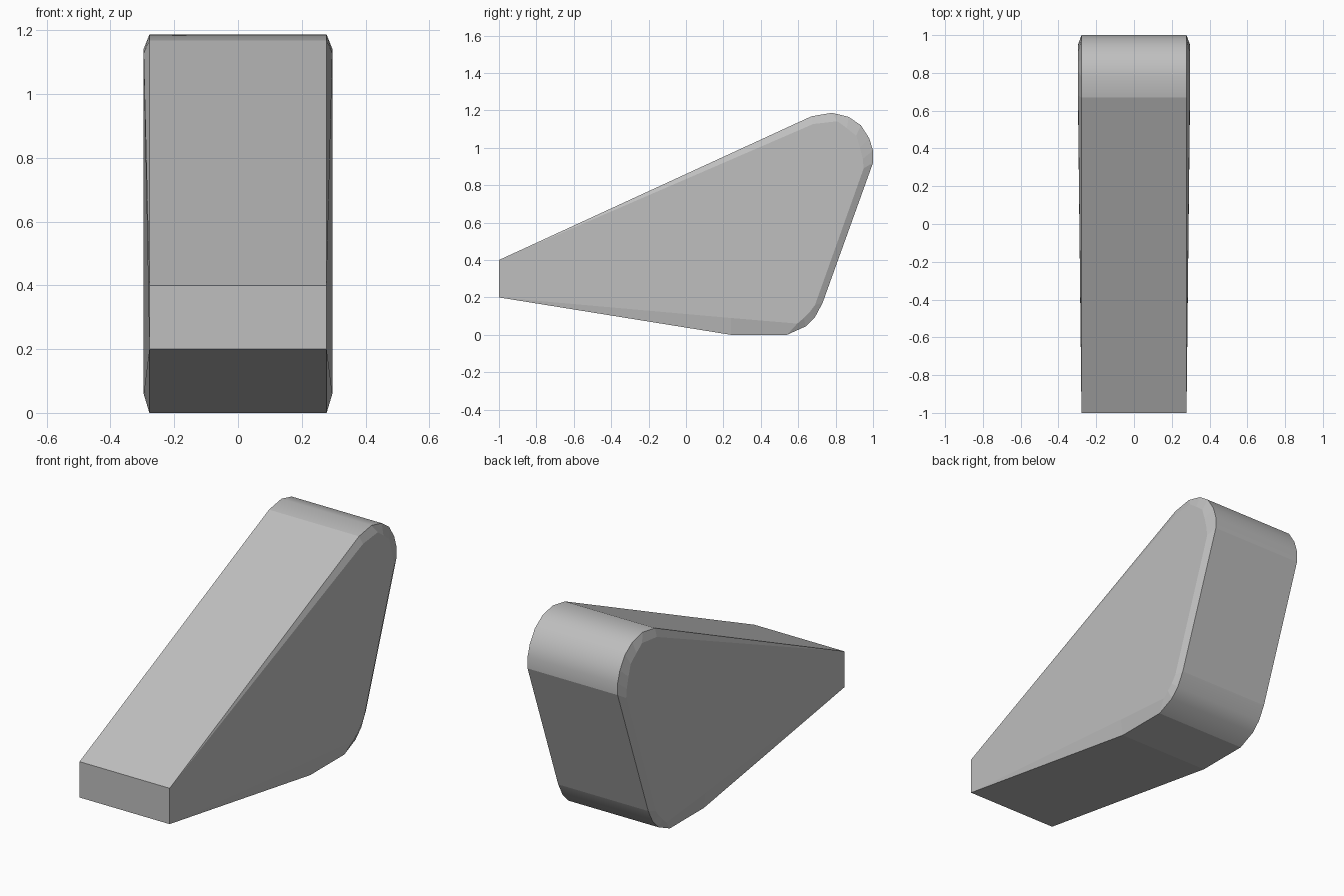
import bpy, bmesh

if "Cube" in bpy.data.objects:
    bpy.data.objects.remove(bpy.data.objects["Cube"])

grey = bpy.data.materials.new("mid grey")
grey.diffuse_color = (0.52, 0.52, 0.52, 1)
grey.use_nodes = True
grey.node_tree.nodes["Principled BSDF"].inputs["Base Color"].default_value = grey.diffuse_color

# Side outline (y, z) of the wedge rim, and the matching inset side panel
rim = [(-1, .4), (-1, .2), (.24, .003), (.54, .003), (.64, .045), (.69, .095), (.73, .17),
       (1, .92), (1, .985), (.98, 1.05), (.935, 1.12), (.87, 1.165), (.78, 1.187), (.67, 1.168)]
panel = [(-1, .4), (-1, .2), (.24, .09), (.595, .06), (.63, .09), (.66, .12), (.69, .16),
         (.95, .89), (.945, .94), (.93, 1.0), (.91, 1.065), (.86, 1.105), (.81, 1.142), (.68, 1.127)]
rim = [(y, 0 if z < .01 else z) for y, z in rim]

bm = bmesh.new()


def loop(points, sign, bulge):
    """One outline on one side; the panel swells outward towards the back."""
    return [bm.verts.new((sign * (.278 + bulge * min(1, (y + 1) / 1.6)), y, z))
            for y, z in points]


n = len(rim)
rims = {}
for s in (-1, 1):
    rims[s] = loop(rim, s, 0)
    inner = rims[s][:2] + loop(panel[2:], s, .018)
    bm.faces.new(inner)
    # Chamfer between rim and panel, tapering to nothing at the front edge
    for i in range(1, n):
        j = (i + 1) % n
        ring = [rims[s][i], rims[s][j], inner[j], inner[i]]
        bm.faces.new(list(dict.fromkeys(ring)))

# Rim surface, smooth around the rounded corners
for i in range(n):
    j = (i + 1) % n
    f = bm.faces.new([rims[-1][i], rims[-1][j], rims[1][j], rims[1][i]])
    f.smooth = i in (3, 4, 5, 7, 8, 9, 10, 11, 12)

bmesh.ops.recalc_face_normals(bm, faces=bm.faces)
mesh = bpy.data.meshes.new("wedge_body")
bm.to_mesh(mesh)
bm.free()
mesh.materials.append(grey)
wedge = bpy.data.objects.new("wedge_body", mesh)
bpy.context.collection.objects.link(wedge)

# Keep the flat sides crisp against the rounded rim
for e in mesh.edges:
    a, b = (mesh.vertices[v].co for v in e.vertices)
    e.use_edge_sharp = abs(a.x - b.x) < .1
